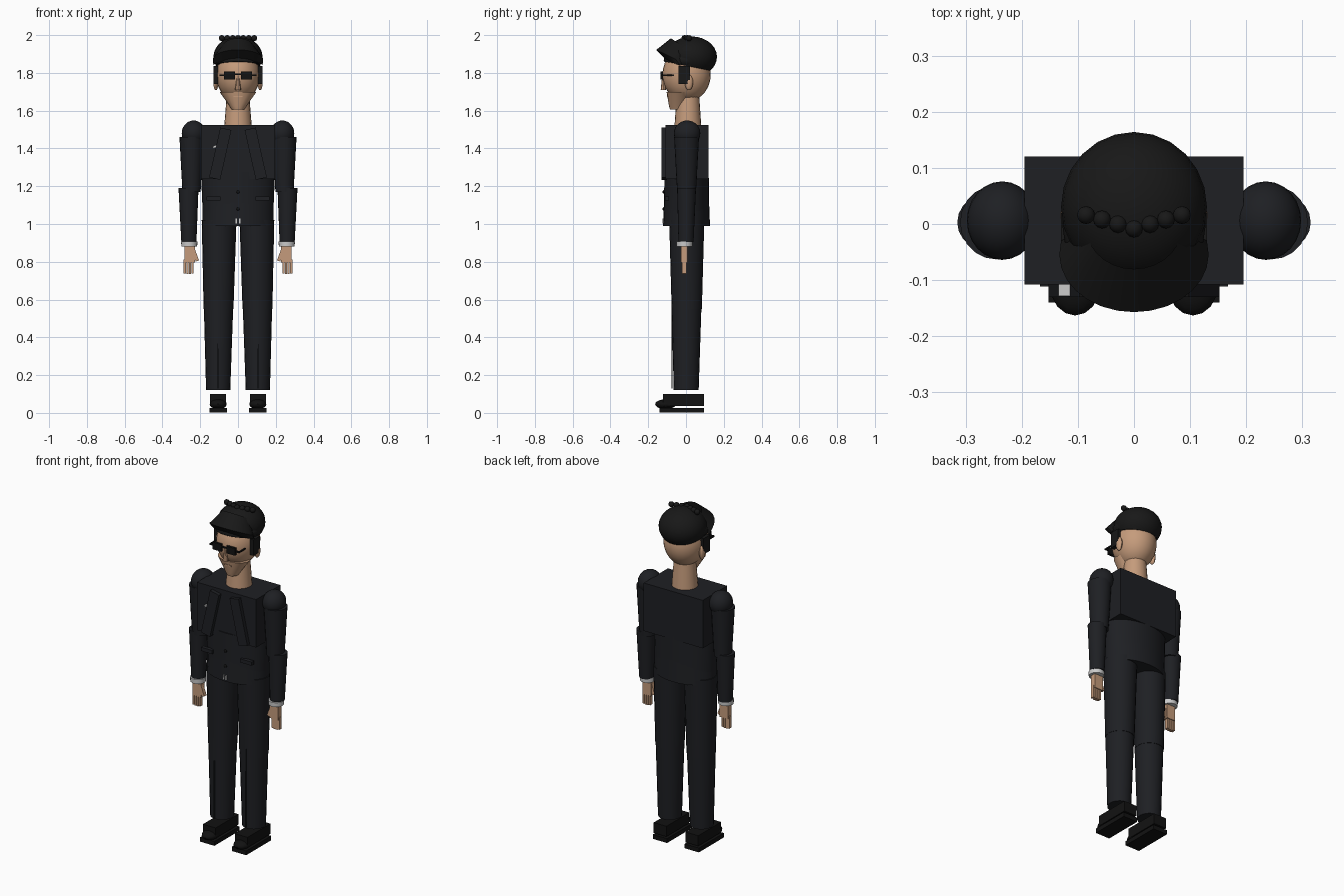
import bpy, bmesh, math
from mathutils import Vector, Matrix

if "Cube" in bpy.data.objects:
    bpy.data.objects.remove(bpy.data.objects["Cube"])


def mat(name, c):
    m = bpy.data.materials.new(name)
    m.diffuse_color = (*c, 1)
    m.use_nodes = True
    m.node_tree.nodes["Principled BSDF"].inputs["Base Color"].default_value = m.diffuse_color
    return m


SUIT = mat("suit_cloth", (0.013, 0.014, 0.017))
HAIR = mat("hair_black", (0.009, 0.009, 0.009))
SKIN = mat("skin", (0.56, 0.33, 0.20))
WHITE = mat("white_cloth", (0.75, 0.75, 0.77))
BLACK = mat("black", (0.006, 0.006, 0.006))


def finish(name, bm, m, smooth=True):
    bmesh.ops.recalc_face_normals(bm, faces=bm.faces[:])
    me = bpy.data.meshes.new(name)
    bm.to_mesh(me)
    bm.free()
    ob = bpy.data.objects.new(name, me)
    bpy.context.collection.objects.link(ob)
    me.materials.append(m)
    if smooth:
        bpy.ops.object.select_all(action='DESELECT')
        ob.select_set(True)
        bpy.context.view_layer.objects.active = ob
        bpy.ops.object.shade_smooth_by_angle(angle=math.radians(35))
    return ob


def box(name, c, size, m, ry=0.0, rx=0.0):
    bm = bmesh.new()
    M = (Matrix.Translation(c) @ Matrix.Rotation(ry, 4, 'Y')
         @ Matrix.Rotation(rx, 4, 'X') @ Matrix.Diagonal((*size, 1)))
    bmesh.ops.create_cube(bm, size=1, matrix=M)
    return finish(name, bm, m, False)


def ball(name, c, r, m, seg=24, rings=14, cut=None):
    bm = bmesh.new()
    bmesh.ops.create_uvsphere(bm, u_segments=seg, v_segments=rings, radius=1,
                              matrix=Matrix.Translation(c) @ Matrix.Diagonal((*r, 1)))
    if cut:
        bmesh.ops.bisect_plane(bm, geom=bm.verts[:] + bm.edges[:] + bm.faces[:],
                               plane_co=cut[0], plane_no=cut[1], clear_inner=True)
        bmesh.ops.holes_fill(bm, edges=[e for e in bm.edges if e.is_boundary], sides=0)
    return finish(name, bm, m)


def tube(name, rows, m, seg=20):
    """Stack of elliptical rings, each row = (x, y, z, rx, ry)."""
    bm = bmesh.new()
    rings = [[bm.verts.new((x + rx * math.cos(2 * math.pi * i / seg),
                            y + ry * math.sin(2 * math.pi * i / seg), z))
              for i in range(seg)] for x, y, z, rx, ry in rows]
    for a, b in zip(rings, rings[1:]):
        for i in range(seg):
            j = (i + 1) % seg
            bm.faces.new((a[i], a[j], b[j], b[i]))
    bm.faces.new(rings[0])
    bm.faces.new(rings[-1])
    return finish(name, bm, m)


# head, jaw, neck, nose
ball("head", (0, 0.003, 1.79), (0.116, 0.128, 0.142), SKIN)
tube("jaw", [(0, -0.042, 1.605, 0.034, 0.042), (0, -0.045, 1.625, 0.045, 0.045),
             (0, -0.035, 1.70, 0.098, 0.068)], SKIN)
tube("neck", [(0, 0.01, 1.5, 0.074, 0.072), (0, 0.01, 1.68, 0.06, 0.06)], SKIN)
tube("nose", [(0, -0.12, 1.71, 0.016, 0.014), (0, -0.118, 1.785, 0.006, 0.008)], SKIN, 8)
box("mouth", (0, -0.098, 1.675), (0.05, 0.006, 0.006), SKIN)

# hair cap cut along a sloping hairline
ball("hair_cap", (0, 0.03, 1.885), (0.13, 0.134, 0.108), HAIR,
     cut=((0, 0.13, 1.812), (0, 0.2, 1)))

# swept quiff: triangular section swung around the forehead
bm = bmesh.new()
N, rows = 14, []
for i in range(N + 1):
    t = math.pi * i / N
    c, s = math.cos(t), math.sin(t)
    rows.append([bm.verts.new(p) for p in (
        (0.085 * c, -0.005 - 0.075 * s, 1.935 + 0.048 * s),
        (0.133 * c, -0.055 - 0.102 * s, 1.872 + 0.05 * s),
        (0.13 * c, -0.03 - 0.075 * s, 1.838 + 0.03 * s))])
for a, b in zip(rows, rows[1:]):
    for k in range(3):
        n = (k + 1) % 3
        bm.faces.new((a[k], a[n], b[n], b[k]))
bm.faces.new(rows[0])
bm.faces.new(rows[-1])
finish("hair_quiff", bm, HAIR)

# front hair band over the forehead
ball("hair_fringe", (0, 0.0, 1.865), (0.128, 0.118, 0.06), HAIR,
     cut=((0, 0, 1.842), (0, 0.15, 1)))

# row of curls on the crown
for i in range(-3, 4):
    ball("hair_curl", (i * 0.0285, -0.008 + 0.008 * abs(i), 1.984),
         (0.016, 0.016, 0.016), HAIR, 12, 8)

for s in (-1, 1):
    # sideburns and ears
    box("sideburn", (s * 0.118, -0.01, 1.79), (0.024, 0.06, 0.095), HAIR)
    ball("ear", (s * 0.117, 0.015, 1.75), (0.014, 0.022, 0.042), SKIN, 14, 10)

    # sunglasses
    box("lens", (s * 0.046, -0.128, 1.786), (0.058, 0.014, 0.043), BLACK)
    box("glasses_arm", (s * 0.095, -0.07, 1.787), (0.006, 0.12, 0.008), BLACK)
    box("glasses_hinge", (s * 0.083, -0.125, 1.787), (0.03, 0.008, 0.008), BLACK)

    # arm
    ball("shoulder", (s * 0.235, 0.006, 1.48), (0.063, 0.07, 0.068), SUIT)
    tube("upper_arm", [(s * 0.246, 0.003, 1.17, 0.048, 0.05),
                       (s * 0.246, 0.003, 1.46, 0.064, 0.066)], SUIT)
    tube("forearm", [(s * 0.26, 0.0, 0.905, 0.04, 0.04),
                     (s * 0.262, 0.003, 1.19, 0.053, 0.05)], SUIT)
    tube("shirt_cuff", [(s * 0.258, -0.008, 0.882, 0.042, 0.042),
                        (s * 0.258, -0.008, 0.908, 0.043, 0.043)], WHITE)

    # hand
    box("palm", (s * 0.255, -0.009, 0.842), (0.056, 0.034, 0.09), SKIN)
    for k in range(4):
        box("finger", (s * (0.241 + 0.0135 * k), -0.009, 0.775),
            (0.0115, 0.022, 0.072 + 0.006 * (k in (1, 2))), SKIN)
    box("thumb", (s * 0.226, -0.012, 0.835), (0.018, 0.022, 0.065), SKIN, ry=s * 0.35)

    # leg
    tube("thigh", [(s * 0.103, 0.004, 0.55, 0.079, 0.08),
                   (s * 0.1, 0.004, 1.02, 0.092, 0.093)], SUIT)
    tube("shin", [(s * 0.105, 0.001, 0.12, 0.064, 0.066),
                  (s * 0.103, 0.003, 0.57, 0.078, 0.079)], SUIT)
    box("trouser_crease", (s * 0.105, -0.075, 0.37), (0.006, 0.006, 0.48), SUIT)

    # shoe
    box("shoe_sole", (s * 0.105, -0.022, 0.014), (0.094, 0.235, 0.026), BLACK)
    box("shoe_body", (s * 0.105, -0.013, 0.068), (0.084, 0.215, 0.062), BLACK)
    ball("shoe_toe", (s * 0.105, -0.108, 0.046), (0.045, 0.055, 0.026), BLACK, 16, 10)

    # jacket lapel and pocket flap
    box("lapel", (s * 0.094, -0.117, 1.372), (0.06, 0.026, 0.27), SUIT, ry=-s * 0.22)
    box("pocket_flap", (s * 0.13, -0.1, 1.135), (0.075, 0.022, 0.022), SUIT)

box("glasses_bridge", (0, -0.13, 1.793), (0.04, 0.008, 0.008), BLACK)

# jacket body
box("jacket_chest", (0, 0.006, 1.382), (0.39, 0.228, 0.286), SUIT)
tube("jacket_waist", [(0, 0.003, 1.06, 0.187, 0.12), (0, 0.003, 1.275, 0.196, 0.117)], SUIT, 28)
tube("jacket_skirt", [(0, 0.003, 0.99, 0.188, 0.124), (0, 0.003, 1.12, 0.186, 0.119)], SUIT, 28)

# small details
for x in (-0.009, 0.009):
    box("shirt_hem", (x, -0.122, 1.015), (0.006, 0.006, 0.026), WHITE)
for z in (1.08, 1.17):
    ball("jacket_button", (0.0, -0.118, z), (0.009, 0.006, 0.009), BLACK, 10, 6)
box("pocket_square", (-0.12, -0.117, 1.41), (0.026, 0.022, 0.012), WHITE, ry=-0.35)
